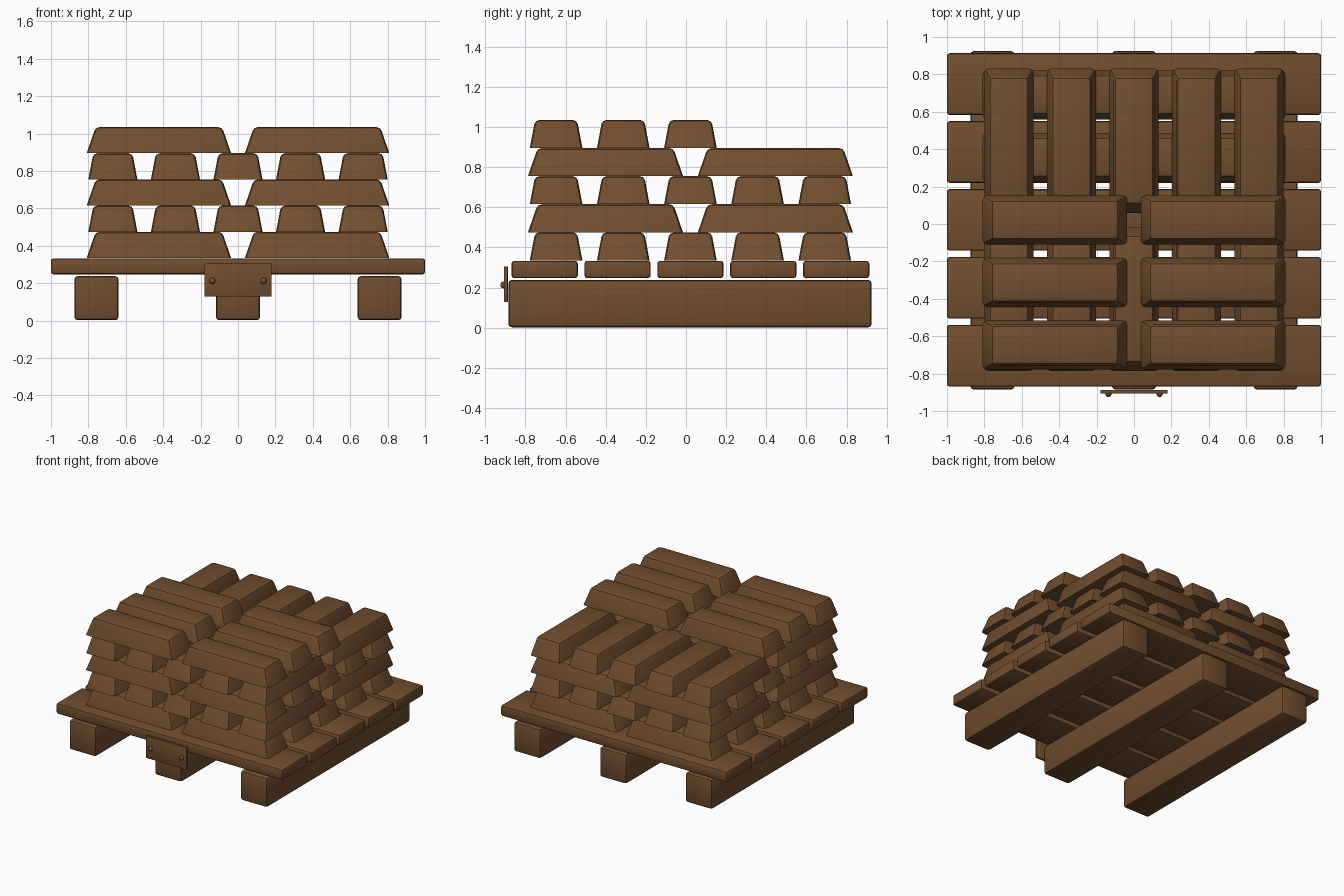
import bpy
import bmesh
from mathutils import Matrix, Vector

cube = bpy.data.objects.get("Cube")
if cube:
    bpy.data.objects.remove(cube)

brown = bpy.data.materials.new("warm_brown")
brown.use_nodes = True
colour = (0.165, 0.076, 0.028, 1)
brown.diffuse_color = colour
brown.node_tree.nodes["Principled BSDF"].inputs["Base Color"].default_value = colour


def finish(bm, name, location, turned=False):
    """Turn a bmesh into a shaded, coloured object."""
    bmesh.ops.recalc_face_normals(bm, faces=bm.faces)
    mesh = bpy.data.meshes.new(name)
    bm.to_mesh(mesh)
    bm.free()
    mesh.materials.append(brown)
    if turned:
        mesh.transform(Matrix.Rotation(1.5707963, 4, 'Z'))
    obj = bpy.data.objects.new(name, mesh)
    obj.location = location
    bpy.context.collection.objects.link(obj)
    bpy.ops.object.select_all(action='DESELECT')
    obj.select_set(True)
    bpy.context.view_layer.objects.active = obj
    bpy.ops.object.shade_smooth_by_angle(angle=0.5)
    return obj


def block(name, size, location, bevel, taper=0, turned=False):
    """Bevelled box; a taper pulls the top in and keeps the foot edges crisp."""
    bm = bmesh.new()
    bmesh.ops.create_cube(bm, size=1)
    for v in bm.verts:
        v.co *= Vector(size)
        if v.co.z > 0:
            v.co.x -= taper * (1 if v.co.x > 0 else -1)
            v.co.y -= taper * 0.55 * (1 if v.co.y > 0 else -1)
    edges = [e for e in bm.edges if not taper or max(v.co.z for v in e.verts) > 0]
    bmesh.ops.bevel(bm, geom=edges, offset=bevel, segments=2,
                    profile=0.5, affect='EDGES', clamp_overlap=True)
    return finish(bm, name, location, turned)


# Pallet: three runners under five deck planks
for i in (-1, 0, 1):
    block("runner", (0.236, 1.81, 0.236), (i * 0.757, 0.02, 0.12), 0.018)
for i in range(-2, 3):
    block("deck_plank", (2, 0.33, 0.086), (0, 0.022 + i * 0.363, 0.29), 0.014)

# Name plate with two round-headed screws
block("front_plate", (0.36, 0.02, 0.176), (0, -0.897, 0.217), 0.003)
for side in (-1, 1):
    bm = bmesh.new()
    bmesh.ops.create_uvsphere(bm, u_segments=16, v_segments=8, radius=0.017)
    finish(bm, "screw", (side * 0.137, -0.908, 0.213))

# Stacked ingots: layers alternate direction, the top one is only part filled
STEP = 0.14
for layer in range(5):
    turned = layer % 2 == 1
    z = 0.335 + STEP * (layer + 0.5)
    for row in range(-2, 3):
        if layer == 4 and row > 0:
            continue
        for half in (-1, 1):
            along, across = half * 0.423, row * 0.3345
            x, y = (across, along) if turned else (along, across)
            block("ingot", (0.772, 0.262, STEP), (x, y + 0.022, z),
                  0.022, 0.048, turned)
